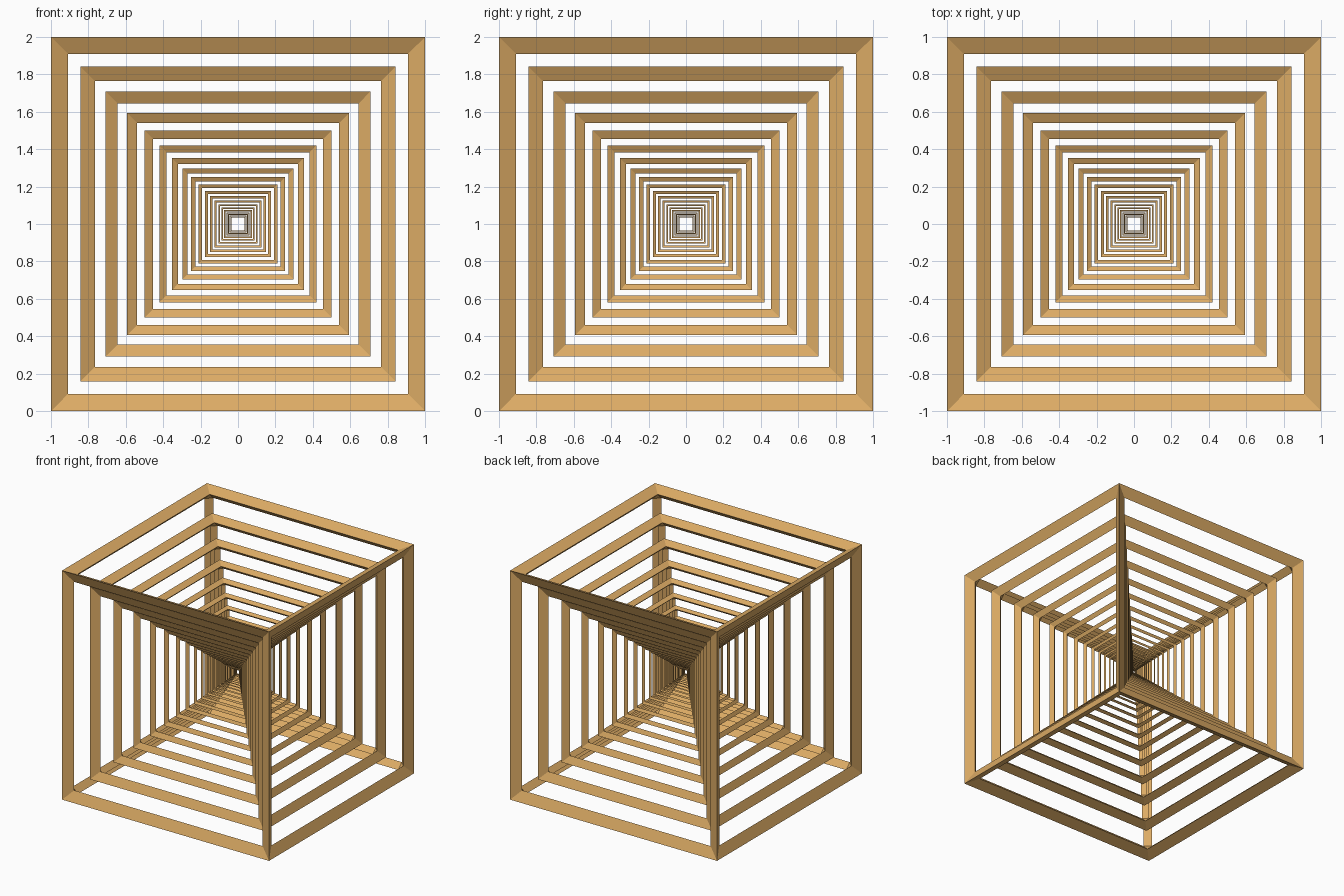
import bpy, bmesh
from itertools import product

if "Cube" in bpy.data.objects:
    bpy.data.objects.remove(bpy.data.objects["Cube"])

COUNT = 20            # nested frames
RATIO = 0.5 ** 0.25   # each frame relative to the one outside it
WIDTH = 0.09          # bar width on a unit half-size frame
DEPTH = 0.04          # how far the bar faces slope inward

wood = bpy.data.materials.new("warm_wood")
wood.diffuse_color = (0.72, 0.41, 0.13, 1)
wood.use_nodes = True
wood.node_tree.nodes["Principled BSDF"].inputs["Base Color"].default_value = wood.diffuse_color


def frame_mesh():
    """Cube frame with triangular bars whose outer edge is sharp."""
    bm = bmesh.new()
    outer, lip = {}, {}
    for s in product((-1, 1), repeat=3):
        outer[s] = bm.verts.new(s)
        for axis in range(3):
            lip[axis, s] = bm.verts.new(
                [s[i] * (1 - DEPTH if i == axis else 1 - WIDTH) for i in range(3)])
        # inner corner facet
        bm.faces.new([lip[a, s] for a in range(3)])
    # twelve bars: two sloped outer faces and one inner face
    for a in range(3):
        u, v = (a + 1) % 3, (a + 2) % 3
        for p in product((-1, 1), repeat=3):
            if p[a] > 0:
                continue
            q = tuple(1 if i == a else p[i] for i in range(3))
            bm.faces.new((outer[p], outer[q], lip[u, q], lip[u, p]))
            bm.faces.new((outer[p], lip[v, p], lip[v, q], outer[q]))
            bm.faces.new((lip[u, p], lip[u, q], lip[v, q], lip[v, p]))
    bmesh.ops.recalc_face_normals(bm, faces=bm.faces)
    mesh = bpy.data.meshes.new("cube_frame")
    bm.to_mesh(mesh)
    bm.free()
    mesh.materials.append(wood)
    return mesh


# nested frames shrinking toward the shared centre
mesh = frame_mesh()
for i in range(COUNT):
    ob = bpy.data.objects.new(f"cube_frame_{i + 1:02d}", mesh)
    ob.location = (0, 0, 1)
    ob.scale = (RATIO ** i,) * 3
    bpy.context.collection.objects.link(ob)
